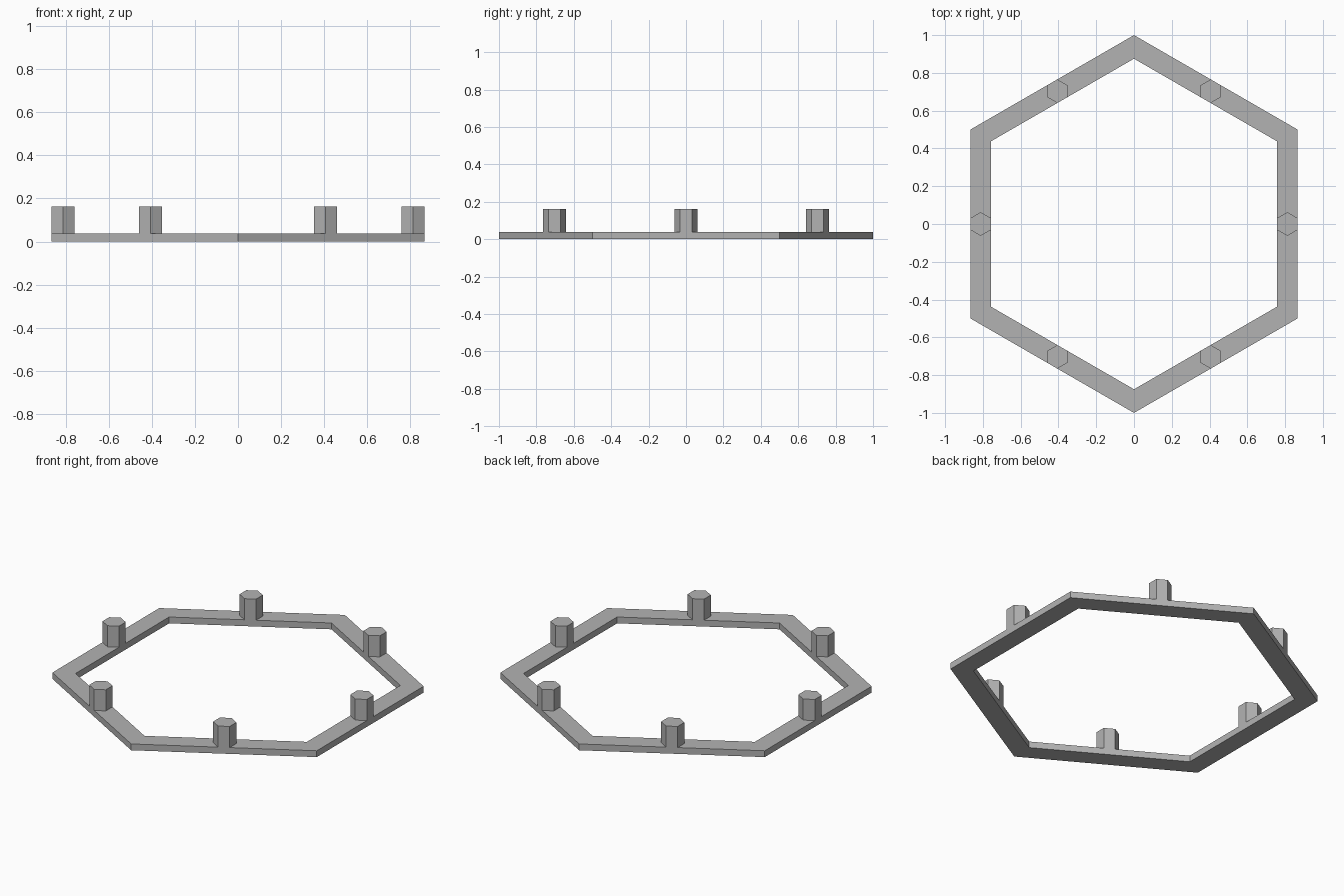
import bpy, bmesh, math

if "Cube" in bpy.data.objects:
    bpy.data.objects.remove(bpy.data.objects["Cube"])

RING_R, BAND, RING_H = 1.0, 0.125, 0.0375
PEG_R, PEG_H = 0.0625, 0.125

grey = bpy.data.materials.new("plain grey")
grey.diffuse_color = (0.45, 0.45, 0.45, 1)
grey.use_nodes = True
grey.node_tree.nodes["Principled BSDF"].inputs["Base Color"].default_value = grey.diffuse_color


def hexagon(bm, radius, z, cx=0.0, cy=0.0):
    # six corners, one pointing along +y
    return [bm.verts.new((cx + radius * math.cos(math.radians(30 + 60 * i)),
                          cy + radius * math.sin(math.radians(30 + 60 * i)), z))
            for i in range(6)]


def finish(bm, name):
    bmesh.ops.recalc_face_normals(bm, faces=bm.faces)
    mesh = bpy.data.meshes.new(name)
    bm.to_mesh(mesh)
    bm.free()
    mesh.materials.append(grey)
    obj = bpy.data.objects.new(name, mesh)
    bpy.context.collection.objects.link(obj)


# Flat hexagonal ring: four loops bridged around
bm = bmesh.new()
loops = [hexagon(bm, r, z) for r, z in ((RING_R, 0), (RING_R, RING_H),
                                        (RING_R - BAND, RING_H), (RING_R - BAND, 0))]
for k in range(4):
    a, b = loops[k], loops[(k + 1) % 4]
    for i in range(6):
        j = (i + 1) % 6
        bm.faces.new((a[i], a[j], b[j], b[i]))
finish(bm, "hexagon_ring")

# Hexagonal pegs at the middle of each side, flush with both ring edges
mid = (RING_R - BAND / 2) * math.cos(math.radians(30))
for n in range(6):
    ang = math.radians(60 * n)
    bm = bmesh.new()
    cx, cy = mid * math.cos(ang), mid * math.sin(ang)
    low = hexagon(bm, PEG_R, RING_H, cx, cy)
    top = hexagon(bm, PEG_R, RING_H + PEG_H, cx, cy)
    bm.faces.new(low)
    bm.faces.new(top)
    for i in range(6):
        j = (i + 1) % 6
        bm.faces.new((low[i], low[j], top[j], top[i]))
    finish(bm, f"peg_{n + 1}")
